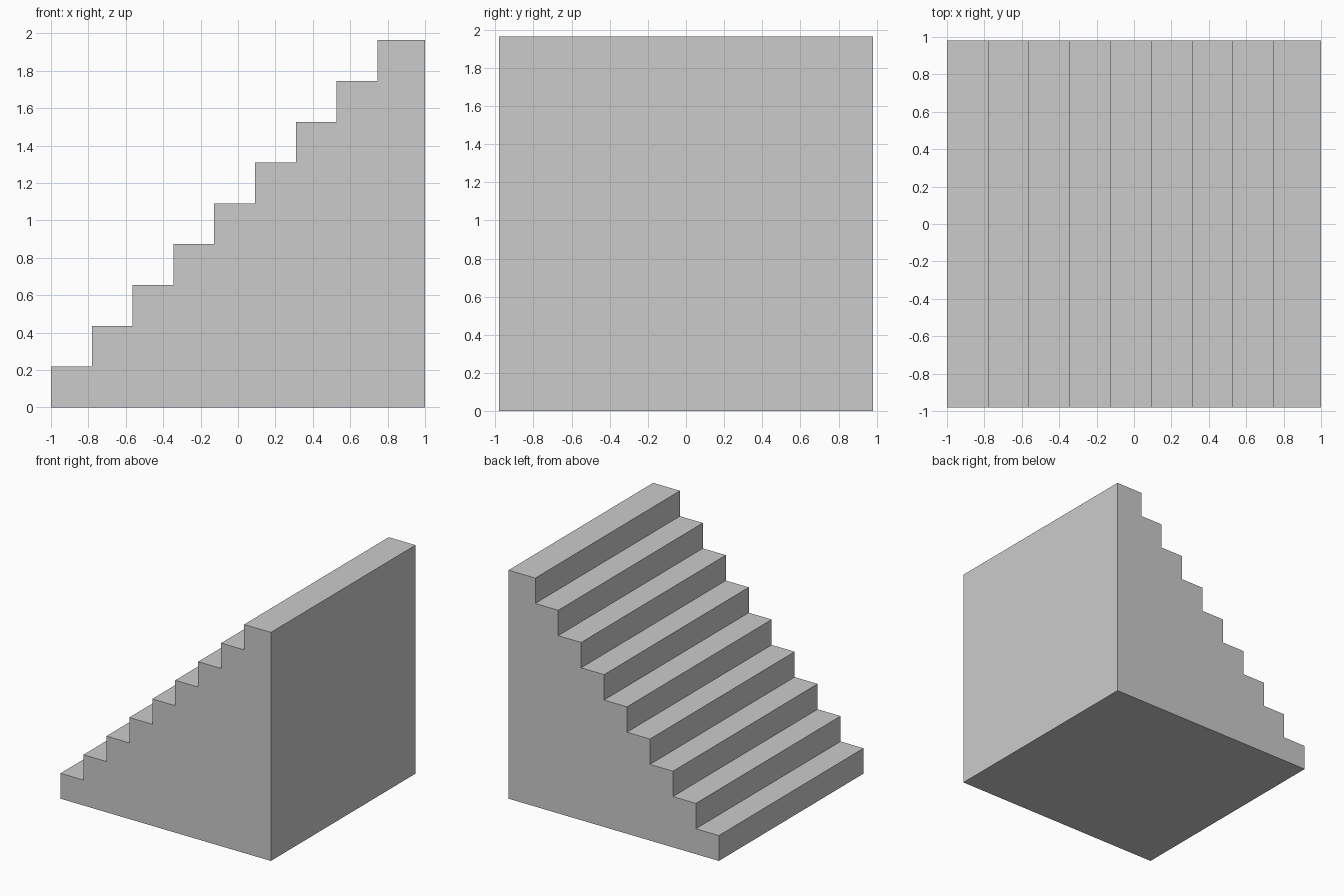
import bpy
import bmesh

if "Cube" in bpy.data.objects:
    bpy.data.objects.remove(bpy.data.objects["Cube"])

STEPS = 9
STEP = 0.2182         # rise and tread
LEFT, RIGHT = -1.0, 1.0
HALF_DEPTH = 0.982

# Stair profile in the xz plane; the top tread runs on to the right side
profile = [(RIGHT, 0), (LEFT, 0)]
for i in range(STEPS):
    x0 = LEFT + i * STEP
    x1 = RIGHT if i == STEPS - 1 else x0 + STEP
    z = (i + 1) * STEP
    profile += [(x0, z), (x1, z)]

# Extrude the profile along y into a solid block
bm = bmesh.new()
face = bm.faces.new([bm.verts.new((x, -HALF_DEPTH, z)) for x, z in profile])
result = bmesh.ops.extrude_face_region(bm, geom=[face], use_keep_orig=True)
new_verts = [g for g in result["geom"] if isinstance(g, bmesh.types.BMVert)]
bmesh.ops.translate(bm, verts=new_verts, vec=(0, 2 * HALF_DEPTH, 0))
bmesh.ops.recalc_face_normals(bm, faces=bm.faces)

mesh = bpy.data.meshes.new("staircase")
bm.to_mesh(mesh)
bm.free()
bpy.context.collection.objects.link(bpy.data.objects.new("staircase", mesh))
